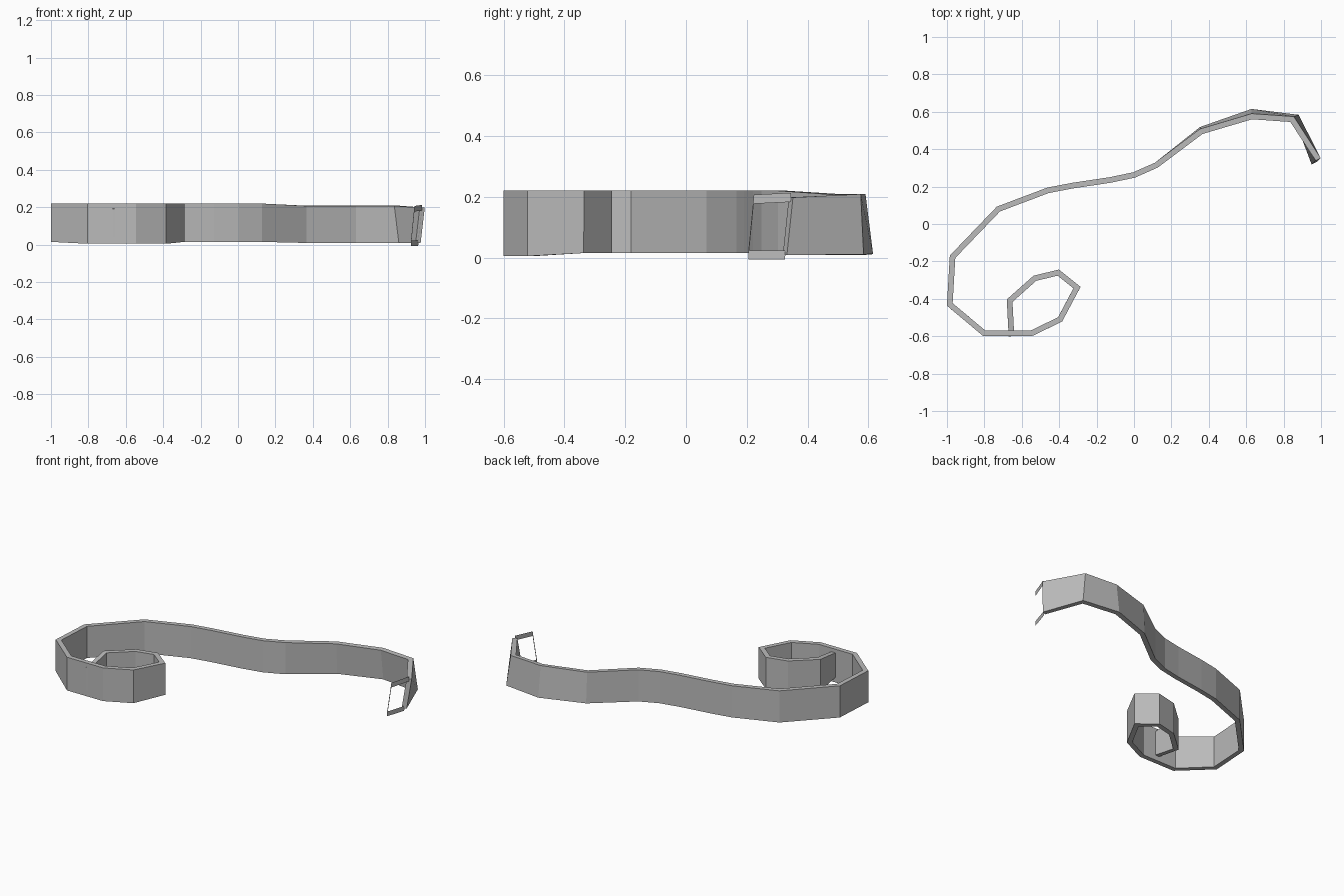
import bpy
import bmesh
from mathutils import Vector

default_cube = bpy.data.objects.get("Cube")
if default_cube:
    bpy.data.objects.remove(default_cube, do_unlink=True)

THICKNESS = 0.03


def flat_material(name, value):
    material = bpy.data.materials.new(name)
    color = (value, value, value, 1)
    material.diffuse_color = color
    material.use_nodes = True
    shader = material.node_tree.nodes["Principled BSDF"]
    shader.inputs["Base Color"].default_value = color
    return material


def finish_ribbon(name, bm, material, thickness):
    """Turn a thin sheet into a named object with an even thickness."""
    bmesh.ops.recalc_face_normals(bm, faces=bm.faces)
    mesh = bpy.data.meshes.new(name)
    bm.to_mesh(mesh)
    bm.free()
    mesh.materials.append(material)
    obj = bpy.data.objects.new(name, mesh)
    bpy.context.scene.collection.objects.link(obj)
    solid = obj.modifiers.new("thickness", "SOLIDIFY")
    solid.thickness = thickness
    solid.offset = 0
    solid.use_even_offset = True
    return obj


def sheet(rails):
    """Join successive (bottom, top) point pairs with quads."""
    bm = bmesh.new()
    pairs = [[bm.verts.new(point) for point in pair] for pair in rails]
    for (low_a, top_a), (low_b, top_b) in zip(pairs, pairs[1:]):
        bm.faces.new((low_a, low_b, top_b, top_a))
    return bm


grey = flat_material("plain grey", 0.5)

# Strap centreline on the ground: coiled tongue end first, buckle end last
coil = [(-.655, -.6), (-.665, -.41), (-.53, -.29), (-.405, -.26),
        (-.305, -.34), (-.395, -.51), (-.55, -.585), (-.8, -.585),
        (-.985, -.43), (-.97, -.175)]
wave = [(-.725, .08), (-.46, .18), (-.33, .205), (-.13, .235), (0, .262),
        (.12, .315), (.36, .505), (.63, .6), (.87, .57)]

# Sideways lean of the top edge near the twisted buckle end
lean = {.36: (0, -.01), .63: (0, -.025), .87: (-.025, -.01)}

rails = []
for x, y in coil + wave:
    low = 0.005 if y < -.5 else 0.015
    high = 0.22
    if x > 0.12:
        low, high = 0.01, 0.208
    shift = lean.get(x, (0, 0))
    rails.append((Vector((x, y, low)), Vector((x + shift[0], y + shift[1], high))))

# Narrowed tongue tip
rails[0][0].z = 0.042
rails[0][1].z = 0.192

# Strap end, shared with the buckle
strap_end = (Vector((.963, .325, .008)), Vector((.985, .345, .198)))
rails.append(strap_end)
finish_ribbon("strap", sheet(rails), grey, THICKNESS)

# Open buckle frame: one panel with its middle cut out
buckle_tip = (Vector((.925, .205, .008)), Vector((.943, .223, .192)))
frame = sheet([strap_end, buckle_tip])
bmesh.ops.inset_individual(frame, faces=frame.faces[:], thickness=0.018)
frame.faces.ensure_lookup_table()
middle = min(frame.faces, key=lambda f: (f.calc_center_median()
             - sum((strap_end + buckle_tip), Vector()) / 4).length)
bmesh.ops.delete(frame, geom=[middle], context="FACES")
finish_ribbon("buckle_frame", frame, grey, THICKNESS)
